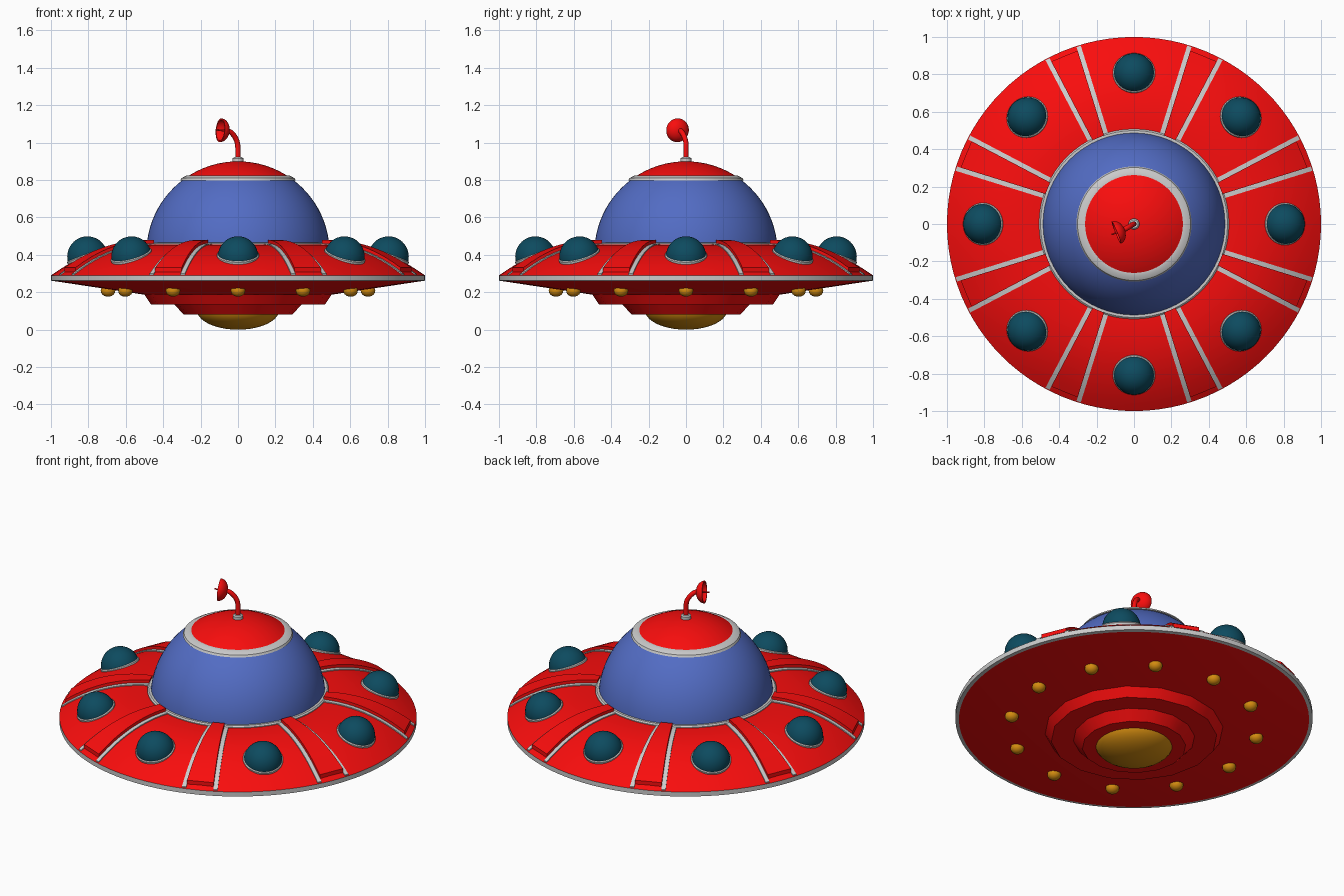
import bpy, bmesh, math
from mathutils import Vector, Matrix

if "Cube" in bpy.data.objects:
    bpy.data.objects.remove(bpy.data.objects["Cube"])


def material(name, rgb):
    m = bpy.data.materials.new(name)
    m.diffuse_color = (*rgb, 1)
    m.use_nodes = True
    m.node_tree.nodes["Principled BSDF"].inputs["Base Color"].default_value = m.diffuse_color
    return m


RED = material("red", (0.95, 0.004, 0.004))
BLUE = material("blue", (0.085, 0.15, 0.55))
TEAL = material("teal", (0.004, 0.07, 0.115))
GOLD = material("gold", (0.65, 0.26, 0.005))
GREY = None


def add_object(name, bm, mat, matrix=None, angle=30):
    bmesh.ops.recalc_face_normals(bm, faces=bm.faces)
    mesh = bpy.data.meshes.new(name)
    bm.to_mesh(mesh)
    bm.free()
    ob = bpy.data.objects.new(name, mesh)
    bpy.context.collection.objects.link(ob)
    if mat:
        mesh.materials.append(mat)
    if matrix:
        ob.matrix_world = matrix
    if angle:
        bpy.ops.object.select_all(action='DESELECT')
        ob.select_set(True)
        bpy.context.view_layer.objects.active = ob
        bpy.ops.object.shade_smooth_by_angle(angle=math.radians(angle))
    return ob


def lathe(name, profile, mat, n=64, matrix=None, angle=30):
    """Turn (radius, z) points around z; a zero radius closes to a pole."""
    bm = bmesh.new()
    rings = []
    for r, z in profile:
        if r < 1e-6:
            rings.append([bm.verts.new((0, 0, z))] * n)
        else:
            rings.append([bm.verts.new((r * math.cos(2 * math.pi * i / n),
                                        r * math.sin(2 * math.pi * i / n), z)) for i in range(n)])
    for a, b in zip(rings, rings[1:]):
        for i in range(n):
            j = (i + 1) % n
            quad = list(dict.fromkeys((a[i], a[j], b[j], b[i])))
            if len(quad) > 2:
                bm.faces.new(quad)
    return add_object(name, bm, mat, matrix, angle)


def arc(radius, height, zc, a0, a1, steps):
    """Elliptical profile arc, angles in degrees above the horizontal."""
    pts = []
    for i in range(steps + 1):
        a = math.radians(a0 + (a1 - a0) * i / steps)
        pts.append((max(0, radius * math.cos(a)), zc + height * math.sin(a)))
    return pts


def hull_z(r):
    return 0.29 + 0.165 * (1 - (1 - (1 - r) / 0.5) ** 2.2)


# Saucer: upper skin, grey rim, underside
radii = [1 - 0.5 * i / 12 for i in range(13)]
lathe("upper_hull", [(r, hull_z(r)) for r in radii] + [(0, 0.455)], RED, 96)
lathe("rim", [(0.98, 0.259), (1, 0.262), (1, 0.29), (0.985, 0.295)], GREY, 96)
lathe("underside", [(0.998, 0.262), (0.5, 0.187), (0, 0.187)], RED, 96)

# Stepped base and glowing ball underneath
lathe("outer_step", [(0.505, 0.195), (0.465, 0.135), (0, 0.135)], RED, 16)
lathe("inner_step", [(0.345, 0.14), (0.29, 0.08), (0, 0.08)], RED, 16)
lathe("bottom_light", arc(0.22, 0.105, 0.105, -90, 0, 10), GOLD, 32)

# Cockpit dome: collar, glass, flush grey band, red cap
lathe("dome_collar", [(0.508, 0.445), (0.508, 0.460), (0.500, 0.467), (0.48, 0.467)], GREY)
R, ZC = 0.49, 0.41
lathe("dome_glass", arc(R, R, ZC, 4, 54, 12), BLUE)
lathe("dome_band", [(0.29, 0.796), (0.308, 0.798), (0.302, 0.810), (0.276, 0.824), (0.26, 0.824)], GREY)
lathe("dome_cap", arc(R, R, ZC, 55.5, 90, 8), RED)


# Raised radial panels with a flat grey strip along each side
def radial_strip(name, angle, lo, hi, lift, end, mat):
    bm = bmesh.new()
    sections = []
    for i in range(13):
        r = 0.5 + (end - 0.5) * i / 12
        sec = []
        for side, h in ((lo, -0.02), (hi, -0.02), (hi, lift), (lo, lift)):
            y = side(r)
            sec.append(bm.verts.new((math.sqrt(r * r - y * y), y, hull_z(r) + h)))
        sections.append(sec)
    for a, b in zip(sections, sections[1:]):
        for k in range(4):
            bm.faces.new((a[k], a[(k + 1) % 4], b[(k + 1) % 4], b[k]))
    bm.faces.new(sections[0])
    bm.faces.new(sections[-1])
    add_object(name, bm, mat, Matrix.Rotation(angle, 4, 'Z'))


def edge(r):
    return r * math.sin(math.radians(5.2))


for k in range(8):
    a = math.radians(22.5 + 45 * k)
    radial_strip(f"panel_{k}", a, lambda r: 0.012 - edge(r), lambda r: edge(r) - 0.012, 0.024, 0.975, RED)
    radial_strip(f"panel_trim_left_{k}", a, lambda r: edge(r) - 0.012, lambda r: edge(r) + 0.012, 0.006, 0.995, GREY)
    radial_strip(f"panel_trim_right_{k}", a, lambda r: -edge(r) - 0.012, lambda r: 0.012 - edge(r), 0.006, 0.995, GREY)

# Eight teal bubbles on tilted grey seats
for k in range(8):
    m = (Matrix.Rotation(math.radians(45 * k), 4, 'Z') @ Matrix.Translation((0.805, 0, 0.391))
         @ Matrix.Rotation(math.radians(21), 4, 'Y'))
    lathe(f"bubble_seat_{k}", [(0.113, -0.03), (0.113, 0.010), (0.108, 0.015), (0.095, 0.015)], GREY, 32, m)
    lathe(f"bubble_{k}", arc(0.108, 0.108, 0, 0, 90, 9), TEAL, 32, m)

# Twelve small lights under the saucer
for k in range(12):
    a = math.radians(30 * k)
    m = Matrix.Translation((0.695 * math.cos(a), 0.695 * math.sin(a), 0.209))
    lathe(f"under_light_{k}", arc(0.039, 0.033, 0, -90, 90, 10), GOLD, 16, m)

# Antenna: foot, bent stem, dish with a feed spike
lathe("antenna_foot", [(0.029, 0.89), (0.029, 0.916), (0.022, 0.922), (0, 0.922)], GREY, 24)
face = Vector((-0.92, -0.38, 0.08)).normalized()
hub = Vector((-0.055, -0.03, 1.063))
curve = bpy.data.curves.new("antenna_stem", 'CURVE')
curve.dimensions = '3D'
curve.bevel_depth = 0.014
curve.bevel_resolution = 3
curve.use_fill_caps = True
sp = curve.splines.new('BEZIER')
sp.bezier_points.add(2)
for p, co, t in zip(sp.bezier_points,
                    (Vector((0, 0, 0.91)), Vector((-0.002, 0, 0.99)), hub),
                    (Vector((0, 0, 0.025)), Vector((-0.003, 0, 0.03)), face * 0.025)):
    p.co, p.handle_left, p.handle_right = co, co - t, co + t
curve.materials.append(RED)
bpy.context.collection.objects.link(bpy.data.objects.new("antenna_stem", curve))

turn = Matrix.Translation(hub) @ face.to_track_quat('Z', 'Y').to_matrix().to_4x4()
outer = arc(0.064, 0.048, 0.043, -90, 0, 8)
inner = arc(0.056, 0.038, 0.043, 0, -90, 8)
lathe("antenna_dish", outer + inner, RED, 32, turn)
lathe("antenna_spike", [(0, 0.0), (0.006, 0.0), (0.004, 0.07), (0, 0.072)], RED, 12, turn)
